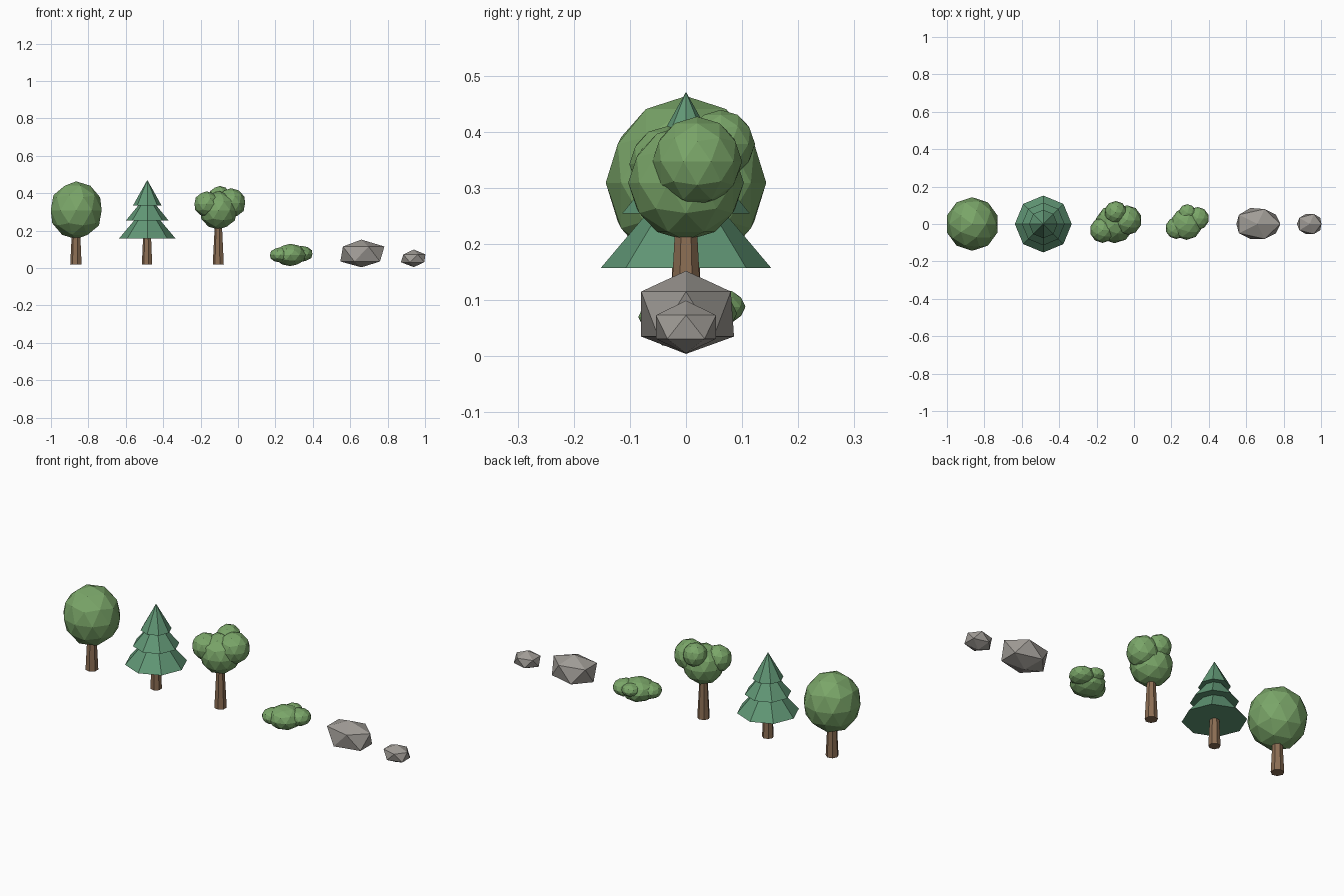
import bpy
import bmesh
from mathutils import Matrix, Vector

if "Cube" in bpy.data.objects:
    bpy.data.objects.remove(bpy.data.objects["Cube"])


def make_material(name, rgb):
    mat = bpy.data.materials.new(name)
    mat.use_nodes = True
    mat.diffuse_color = (*rgb, 1)
    mat.node_tree.nodes["Principled BSDF"].inputs["Base Color"].default_value = (*rgb, 1)
    return mat


LEAF = make_material("leaf green", (0.195, 0.38, 0.14))
PINE = make_material("pine green", (0.12, 0.31, 0.18))
BARK = make_material("bark brown", (0.26, 0.155, 0.088))
STONE = make_material("stone grey", (0.35, 0.33, 0.305))


def finish(name, bm, mat):
    mesh = bpy.data.meshes.new(name)
    bm.to_mesh(mesh)
    bm.free()
    mesh.materials.append(mat)
    obj = bpy.data.objects.new(name, mesh)
    bpy.context.collection.objects.link(obj)
    return obj


def add_cone(bm, x, z, height, r_bottom, r_top, sides):
    # start the first corner on the +y axis
    turn = Matrix.Rotation(1.5708, 4, "Z")
    place = Matrix.Translation((x, 0, z + height / 2)) @ turn
    bmesh.ops.create_cone(bm, cap_ends=True, segments=sides, radius1=r_bottom,
                          radius2=r_top, depth=height, matrix=place)


def trunk(name, x, top, r_bottom, r_top):
    bm = bmesh.new()
    add_cone(bm, x, 0.02, top - 0.02, r_bottom, r_top, 7)
    finish(name, bm, BARK)


def foliage(name, lobes, squash=1.0):
    # each lobe is centre x, y, z and radius
    bm = bmesh.new()
    for x, y, z, r in lobes:
        place = Matrix.Translation((x, y, z)) @ Matrix.Diagonal((r, r, r * squash, 1))
        bmesh.ops.create_icosphere(bm, subdivisions=2, radius=1, matrix=place)
    finish(name, bm, LEAF)


def rock(name, centre, size, tweak):
    # faceted stone; tweak nudges a scaled corner to roughen the shape
    bm = bmesh.new()
    bmesh.ops.create_icosphere(bm, subdivisions=1, radius=1)
    for v in bm.verts:
        p = tweak(v.co.copy())
        v.co = Vector(centre) + Vector(a * b for a, b in zip(p, size))
    finish(name, bm, STONE)


# Round tree
trunk("round_tree_trunk", -0.865, 0.24, 0.032, 0.021)
foliage("round_tree_crown", [(-0.865, 0, 0.309, 0.143)], 1.08)

# Pine tree with three stacked tiers
trunk("pine_trunk", -0.485, 0.22, 0.029, 0.02)
tiers = bmesh.new()
for z, radius, height in ((0.157, 0.152, 0.18), (0.254, 0.114, 0.14), (0.335, 0.076, 0.136)):
    add_cone(tiers, -0.485, z, height, radius, 0, 8)
bmesh.ops.remove_doubles(tiers, verts=tiers.verts, dist=0.0001)
finish("pine_tiers", tiers, PINE)

# Tree with a clustered crown
trunk("cluster_tree_trunk", -0.104, 0.25, 0.031, 0.019)
foliage("cluster_tree_crown", [
    (-0.104, 0, 0.309, 0.103),
    (-0.038, 0.02, 0.347, 0.08),
    (-0.168, -0.033, 0.342, 0.068),
    (-0.098, 0.062, 0.378, 0.061),
])

# Low bush
foliage("bush", [
    (0.28, 0, 0.07, 0.085),
    (0.34, 0.03, 0.076, 0.061),
    (0.226, -0.022, 0.07, 0.058),
    (0.285, 0.06, 0.088, 0.046),
], 0.7)


def rough_large(p):
    # blunt the low left corner and widen the back
    if p.x < -0.85:
        p.x *= 0.92
    if p.y > 0.8 and p.z < 0:
        p.y *= 1.07
    if -0.9 < p.z < 0:
        p.z *= 1.3
    elif 0 < p.z < 0.9:
        p.z *= 1.12
    return p


def rough_small(p):
    # trim the outer right corner
    if p.x > 0.85:
        p.x *= 0.9
    return p


rock("large_rock", (0.66, 0, 0.078), (0.137, 0.094, 0.074), rough_large)
rock("small_rock", (0.94, 0, 0.052), (0.077, 0.063, 0.047), rough_small)
